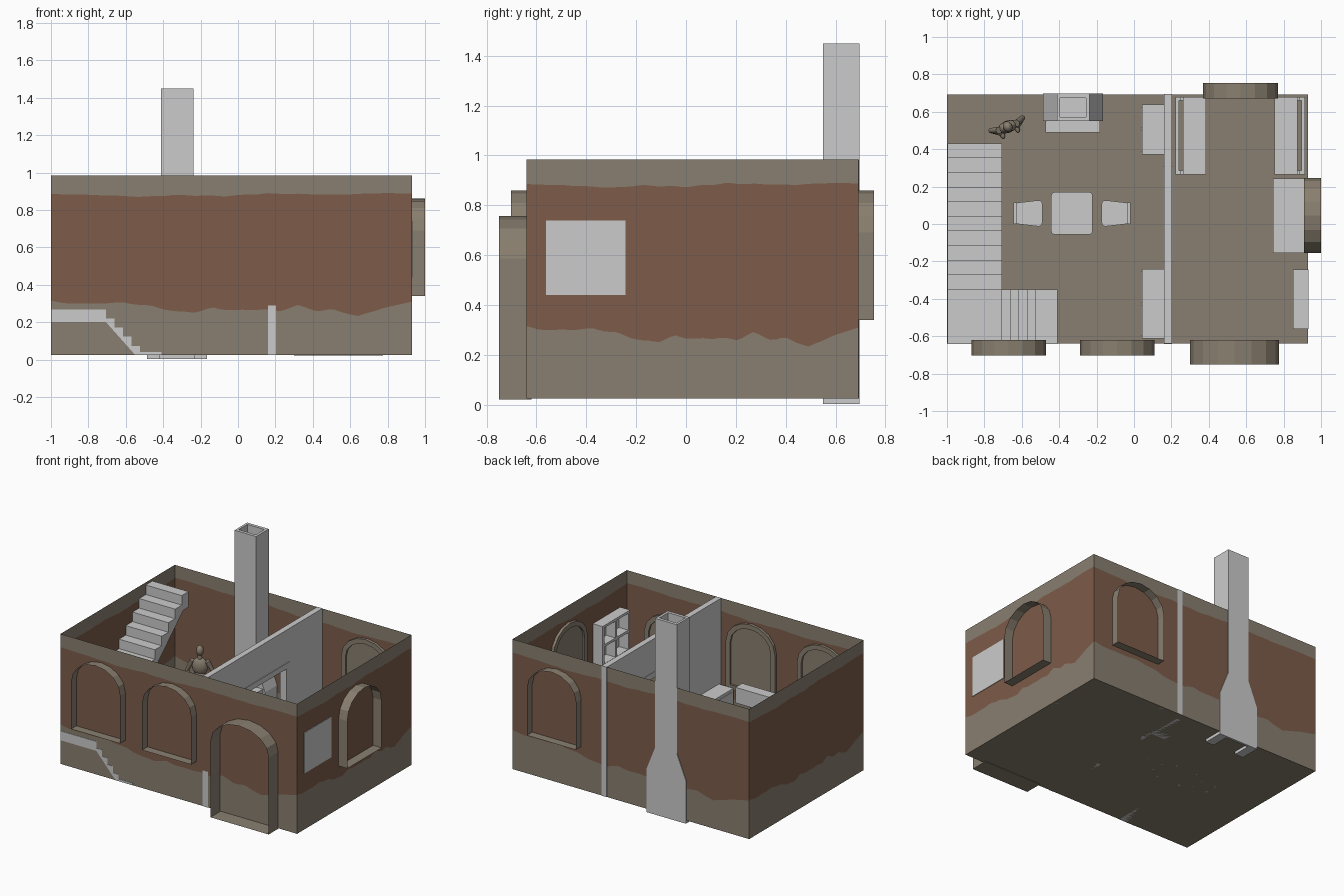
import bpy, bmesh, math
from mathutils import Matrix, Vector

if "Cube" in bpy.data.objects:
    bpy.data.objects.remove(bpy.data.objects["Cube"])


def mat(name, c):
    m = bpy.data.materials.new(name)
    m.diffuse_color = (*c, 1)
    m.use_nodes = True
    m.node_tree.nodes["Principled BSDF"].inputs["Base Color"].default_value = m.diffuse_color
    return m


STONE = mat("plaster_grey", (0.25, 0.212, 0.16))
BRICK = mat("brick_brown", (0.205, 0.107, 0.068))
WHITE = mat("pale_grey", (0.6, 0.6, 0.6))
FL = 0.025  # floor level


def finish(name, bm, mats=(WHITE,), recalc=True):
    if recalc:
        bmesh.ops.recalc_face_normals(bm, faces=bm.faces)
    me = bpy.data.meshes.new(name)
    bm.to_mesh(me)
    bm.free()
    for m in mats:
        me.materials.append(m)
    ob = bpy.data.objects.new(name, me)
    bpy.context.collection.objects.link(ob)
    return ob


def add_box(bm, x0, x1, y0, y1, z0, z1):
    m = Matrix.Translation(((x0 + x1) / 2, (y0 + y1) / 2, (z0 + z1) / 2)) @ Matrix.Diagonal((x1 - x0, y1 - y0, z1 - z0, 1))
    bmesh.ops.create_cube(bm, size=1, matrix=m)


def boxes(name, *items):
    bm = bmesh.new()
    for b in items:
        add_box(bm, *b)
    return finish(name, bm)


def loft(name, rings, mats=(WHITE,), start=True, end=True):
    bm = bmesh.new()
    vs = [[bm.verts.new(p) for p in r] for r in rings]
    n = len(rings[0])
    for a, b in zip(vs, vs[1:]):
        for i in range(n):
            j = (i + 1) % n
            bm.faces.new((a[i], a[j], b[j], b[i]))
    if start:
        bm.faces.new(vs[0][::-1])
    if end:
        bm.faces.new(vs[-1])
    return finish(name, bm, mats)


# ---- outer walls: brick band with ragged edges between plaster bands
LOW = [(0, .315), (.04, .30), (.12, .30), (.2, .305), (.28, .285), (.35, .255), (.4, .255), (.45, .275), (.52, .262),
       (.58, .27), (.63, .258), (.68, .29), (.74, .26), (.78, .268), (.85, .232), (.92, .275), (1, .31)]
UP = [(0, .885), (.12, .88), (.26, .87), (.34, .88), (.48, .874), (.6, .888), (.8, .882), (.92, .89), (1, .888)]


def sample(tab, u):
    for (a, p), (b, q) in zip(tab, tab[1:]):
        if u <= b:
            return p + (q - p) * (u - a) / (b - a)
    return tab[-1][1]


def wall(name, a, b):
    a, b = Vector(a), Vector(b)
    bm = bmesh.new()
    cols, n = [], 60
    for i in range(n + 1):
        u = i / n
        p = a.lerp(b, u)
        wob = .004 * math.sin(u * 75) * math.sin(u * math.pi)
        zs = (FL, sample(LOW, u) + wob, sample(UP, u) + wob / 2, .983)
        cols.append([bm.verts.new((p.x, p.y, z)) for z in zs])
    for c, d in zip(cols, cols[1:]):
        for k in range(3):
            bm.faces.new((c[k], d[k], d[k + 1], c[k + 1])).material_index = int(k == 1)
    finish(name, bm, (STONE, BRICK), False)


X0, X1, Y0, Y1 = -1, .93, -.64, .692
wall("front_wall", (X0, Y0), (X1, Y0))
wall("right_wall", (X1, Y0), (X1, Y1))
wall("back_wall", (X1, Y1), (X0, Y1))
wall("left_wall", (X0, Y1), (X0, Y0))
bm = bmesh.new()
bm.faces.new([bm.verts.new(p) for p in ((X0, Y0, FL), (X1, Y0, FL), (X1, Y1, FL), (X0, Y1, FL))])
finish("floor", bm, (STONE,), False)


# ---- arched frames: a thin shell outside, a ring and recessed panel inside
def arch_loop(w, z0, z1, rise, inset=0):
    r, zs = w / 2 - inset, z1 - rise
    pts = [(-r, z0 + inset), (r, z0 + inset)]
    for i in range(9):
        t = math.pi * i / 8
        pts.append((r * math.cos(t), zs + (rise - inset) * math.sin(t)))
    return pts


def arch(name, center, direction, out, w=.4, z0=.34, z1=.86):
    ang = math.atan2(direction[1], direction[0])
    dx, dy = round(math.cos(ang)), round(math.sin(ang))

    def ring(inset, d):
        return [(center[0] + dx * d - dy * s, center[1] + dy * d + dx * s, z)
                for s, z in arch_loop(w, z0, z1, .17, inset)]
    loft(name, [ring(0, out), ring(0, -.02), ring(.035, -.02), ring(.035, -.006)], (STONE,), False, True)


arch("front_window_left", (-.67, Y0), (0, -1), .062)
arch("front_window_right", (-.09, Y0), (0, -1), .062)
arch("front_door", (.538, Y0), (0, -1), .11, .475, .021, .757)
arch("back_window", (.57, Y1), (0, 1), .062)
arch("right_window", (X1, .045), (1, 0), .07)

# ---- partition with doorway and trim
boxes("partition", (.16, .203, -.638, -.18, FL, .983), (.16, .203, .29, .695, FL, .983),
      (.16, .203, -.18, .29, .72, .983), (.16, .203, -.642, -.63, FL, .29))
boxes("doorway_trim", (.155, .208, -.2, -.16, FL, .74), (.155, .208, .27, .31, FL, .74),
      (.155, .208, -.2, .31, .70, .74))


# ---- stairs: sawtooth profile with sloping underside
def steps(name, n, run, rise, top, place, under):
    prof = [(0, top)]
    for i in range(n):
        prof += [((i + 1) * run, top - i * rise), ((i + 1) * run, top - (i + 1) * rise)]
    prof += under
    loft(name, [[place(s, z, e) for s, z in prof] for e in (0, 1)])


steps("upper_stairs", 10, .078, .07, .965, lambda s, z, e: (-.998 + e * .293, .43 - s, z),
      [(.78, .19), (.06, .85), (0, .85)])
boxes("landing", (-.998, -.705, -.642, -.35, .2, .268))
steps("lower_stairs", 5, .045, .0485, .268, lambda s, z, e: (-.75 + s, -.642 + e * .292, z), [(.2, FL), (0, .25)])
boxes("bottom_step", (-.535, -.41, -.642, -.35, FL, .04))


# ---- chimney
def rect(x0, x1, y0, y1, z):
    return [(x0, y0, z), (x1, y0, z), (x1, y1, z), (x0, y1, z)]


loft("chimney_stack", [rect(-.487, -.165, .55, .697, .32), rect(-.413, -.237, .55, .697, .5),
                       rect(-.413, -.237, .55, .697, 1.45), rect(-.396, -.256, .573, .674, 1.45),
                       rect(-.396, -.256, .573, .674, .5)])
boxes("fireplace", (-.487, -.42, .55, .697, .003, .32), (-.232, -.165, .55, .697, .003, .32),
      (-.42, -.232, .55, .697, .25, .32), (-.42, -.232, .68, .697, .003, .25))
boxes("mantel", (-.472, -.182, .49, .55, .31, .34))


# ---- table and chairs
def rounded(cx, cy, w0, w1, d, r=.02):
    # tapered slab outline: w0 wide at -x, w1 at +x
    out = []
    for sx, sy, a0 in ((1, 1, 0), (-1, 1, 90), (-1, -1, 180), (1, -1, 270)):
        w = w1 if sx > 0 else w0
        for k in range(4):
            a = math.radians(a0 + 30 * k)
            out.append((cx + sx * (d / 2 - r) + r * math.cos(a), cy + sy * (w / 2 - r) + r * math.sin(a)))
    return out


def slab(name, outline, z0, z1):
    return loft(name, [[(x, y, z) for x, y in outline] for z in (z0, z1)])


def leg_set(x0, x1, y0, y1, z, t=.016):
    return [(x, x + t, y, y + t, FL, z) for x in (x0, x1 - t) for y in (y0, y1 - t)]


slab("table_top", rounded(-.332, .057, .228, .228, .222), .235, .26)
boxes("table_legs", *leg_set(-.43, -.235, -.045, .16, .235))
for side, cx, m in (("left", -.565, 1), ("right", -.098, -1)):
    slab(side + "_chair_seat", rounded(cx, .057, .115 if m > 0 else .14, .14 if m > 0 else .115, .15), .155, .175)
    boxes(side + "_chair_legs", *leg_set(cx - .062, cx + .062, .005, .11, .155))
    bx = cx - m * .07
    boxes(side + "_chair_back", *[(bx - .007, bx + .007, y, y + .014, .17, .36) for y in (.004, .05, .096)],
          (bx - .009, bx + .009, 0, .114, .32, .36))

# ---- cabinets beside the partition
for nm, y0, y1 in (("rear_cabinet", .372, .64), ("front_cabinet", -.612, -.24)):
    ym = (y0 + y1) / 2
    boxes(nm, (.042, .16, y0, y1, FL, .36), (.037, .042, y0 + .015, ym - .006, .05, .34),
          (.037, .042, ym + .006, y1 - .015, .05, .34))

# ---- two facing benches with back rests
for side, x, m in (("left", .222, 1), ("right", .913, -1)):
    parts = []
    for a, b, y0, y1, z0, z1 in ((.04, .163, .265, .68, .17, .195), (0, .018, .265, .68, .2, .40),
                                 (0, .16, .265, .285, FL, .17), (0, .16, .66, .68, FL, .17),
                                 (0, .03, .265, .285, .17, .40), (0, .03, .66, .68, .17, .40)):
        xa, xb = sorted((x + m * a, x + m * b))
        parts.append((xa, xb, y0, y1, z0, z1))
    boxes(side + "_bench", *parts)

# ---- desk under the right window
boxes("desk", (.743, .915, -.155, .243, .26, .285), (.755, .91, -.145, -.125, FL, .26), (.755, .91, .213, .233, FL, .26))

# ---- wall shelf with open cells
sh = [(.925, .934, -.562, -.242, .44, .74)]
sh += [(.85, .93, y, y + .02, .44, .74) for y in (-.562, -.412, -.262)]
sh += [(.85, .93, -.562, -.242, z, z + .018) for z in (.44, .581, .722)]
boxes("wall_shelf", *sh)


# ---- standing person
bm = bmesh.new()


def limb(p, q, r0, r1):
    p, q = Vector(p), Vector(q)
    d = q - p
    m = Matrix.Translation((p + q) / 2) @ d.to_track_quat('Z', 'Y').to_matrix().to_4x4()
    bmesh.ops.create_cone(bm, cap_ends=True, segments=10, radius1=r0, radius2=r1, depth=d.length, matrix=m)


def ball(c, s):
    bmesh.ops.create_uvsphere(bm, u_segments=12, v_segments=8, radius=1,
                              matrix=Matrix.Translation(c) @ Matrix.Diagonal((*s, 1)))


ball((0, 0, .505), (.026, .03, .037))
limb((0, 0, .43), (0, 0, .48), .018, .014)
ball((0, 0, .39), (.056, .033, .065))
ball((0, 0, .31), (.044, .03, .065))
for s in (-1, 1):
    limb((s * .05, 0, .43), (s * .092, .015, .345), .019, .014)
    limb((s * .092, .015, .345), (s * .05, -.02, .29), .014, .011)
    limb((s * .024, 0, .29), (s * .034, 0, .16), .026, .019)
    limb((s * .034, 0, .16), (s * .04, 0, .035), .019, .012)
    ball((s * .043, -.018, .036), (.014, .034, .011))
person = finish("person", bm, (STONE,))
person.location = (-.675, .52, 0)
person.rotation_euler = (0, 0, math.radians(22))
bpy.context.view_layer.objects.active = person
person.select_set(True)
bpy.ops.object.shade_smooth_by_angle(angle=math.radians(50))
